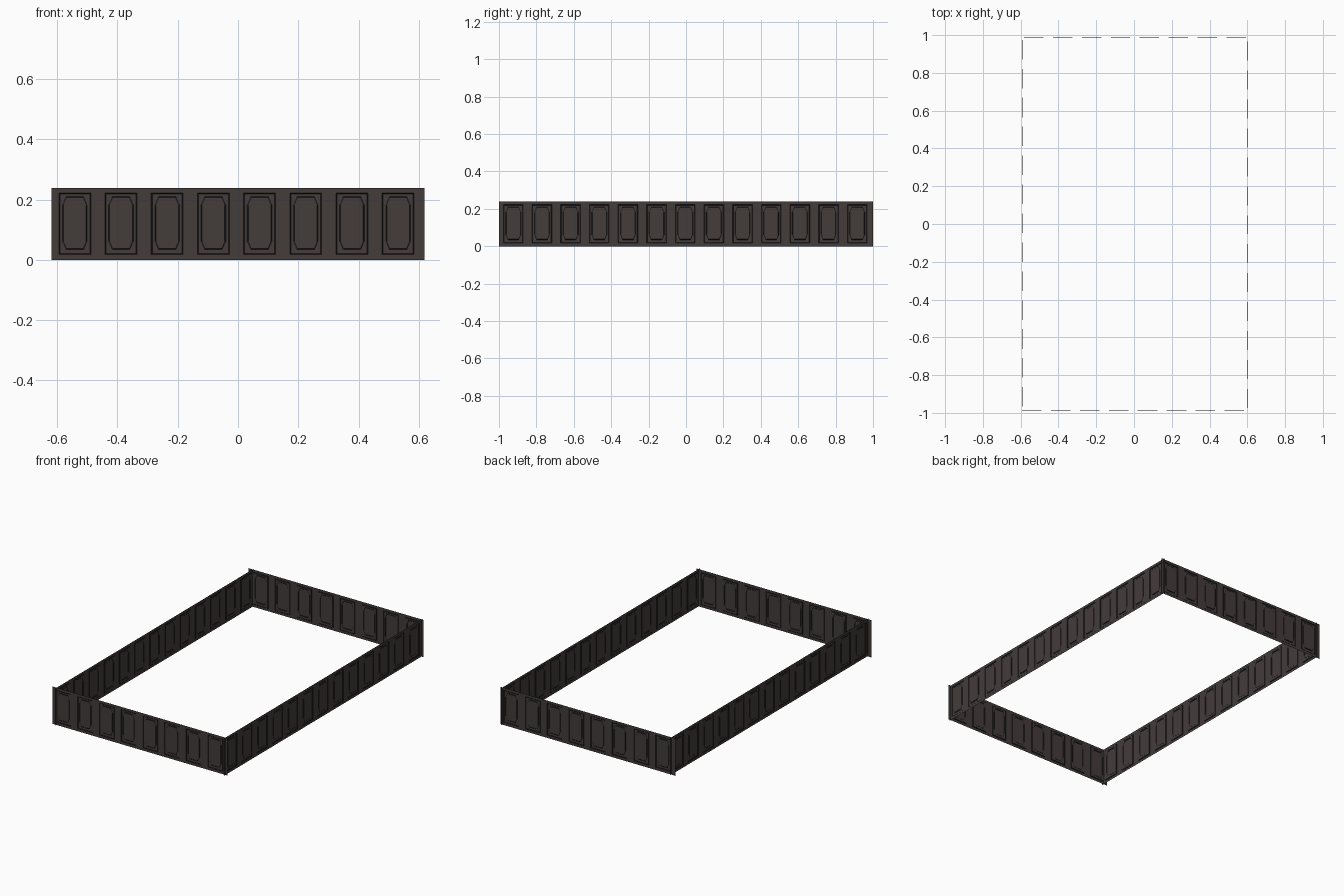
import bpy, bmesh
from mathutils import Matrix, Vector
from math import pi

if "Cube" in bpy.data.objects:
    bpy.data.objects.remove(bpy.data.objects["Cube"])

H = 0.238
PITCH = 0.1532


def material(name, rgb):
    m = bpy.data.materials.new(name)
    m.diffuse_color = (*rgb, 1)
    m.use_nodes = True
    m.node_tree.nodes["Principled BSDF"].inputs["Base Color"].default_value = m.diffuse_color
    return m


wall_mat = material("dark brown stone", (0.056, 0.045, 0.044))
line_mat = material("shadow groove", (0.014, 0.013, 0.013))


def ring(bm, cx, hw, z0, z1, cx_cut, cz_cut, y):
    """Eight-point rectangle with cut corners."""
    pts = [(-hw + cx_cut, z0), (hw - cx_cut, z0), (hw, z0 + cz_cut), (hw, z1 - cz_cut),
           (hw - cx_cut, z1), (-hw + cx_cut, z1), (-hw, z1 - cz_cut), (-hw, z0 + cz_cut)]
    return [bm.verts.new((cx + x, y, z)) for x, z in pts]


def bridge(bm, a, b, mat):
    for i in range(8):
        j = (i + 1) % 8
        bm.faces.new((a[i], a[j], b[j], b[i])).material_index = mat


def quad(bm, x0, x1):
    bm.faces.new([bm.verts.new((x, 0, z)) for x, z in ((x0, 0), (x1, 0), (x1, H), (x0, H))])


def wall(name, half, bays, shift, loc, angle):
    """Thin sheet wall with a row of sunken rectangular panels and cut-corner fields."""
    bm = bmesh.new()
    start = shift - bays * PITCH / 2
    end = shift + bays * PITCH / 2
    e = 0.0035
    d = 0.003
    for i in range(bays):
        cx = start + (i + 0.5) * PITCH
        c = 0.012
        r = [ring(bm, cx, PITCH / 2, 0, H, c, c, 0),
             ring(bm, cx, 0.053, 0.017, 0.222, c, c, 0),
             ring(bm, cx, 0.053 - e, 0.017 + e, 0.222 - e, c, c, d),
             ring(bm, cx, 0.041, 0.034, 0.210, 0.011, 0.026, d),
             ring(bm, cx, 0.041 - e, 0.034 + e, 0.210 - e, 0.011, 0.026, 0)]
        # square off the corners of the bay and of the rectangular moulding
        for k, (hw, z0, z1, y) in enumerate(((PITCH / 2, 0, H, 0), (0.053, 0.017, 0.222, 0),
                                             (0.053 - e, 0.017 + e, 0.222 - e, d))):
            for a, b, sx, z in ((1, 2, 1, z0), (3, 4, 1, z1), (5, 6, -1, z1), (7, 0, -1, z0)):
                r[k][a].co = r[k][b].co = Vector((cx + sx * hw, y, z))
        for k in range(4):
            bridge(bm, r[k], r[k + 1], k % 2)
        bm.faces.new(r[4])
    # plain strips at both ends
    if start > -half:
        quad(bm, -half, start)
    if end < half:
        quad(bm, end, half)
    bmesh.ops.remove_doubles(bm, verts=bm.verts, dist=1e-5)
    me = bpy.data.meshes.new(name)
    bm.to_mesh(me)
    bm.free()
    me.materials.append(wall_mat)
    me.materials.append(line_mat)
    ob = bpy.data.objects.new(name, me)
    ob.matrix_world = Matrix.Translation(loc) @ Matrix.Rotation(angle, 4, 'Z')
    bpy.context.collection.objects.link(ob)


# four walls crossing slightly at the corners
wall("front_wall", 0.618, 8, -0.005, (0, -0.987, 0), 0)
wall("back_wall", 0.618, 8, -0.005, (0, 0.99, 0), pi)
wall("right_wall", 1.0, 13, -0.004, (0.602, 0, 0), pi / 2)
wall("left_wall", 1.0, 13, -0.004, (-0.59, 0, 0), -pi / 2)
